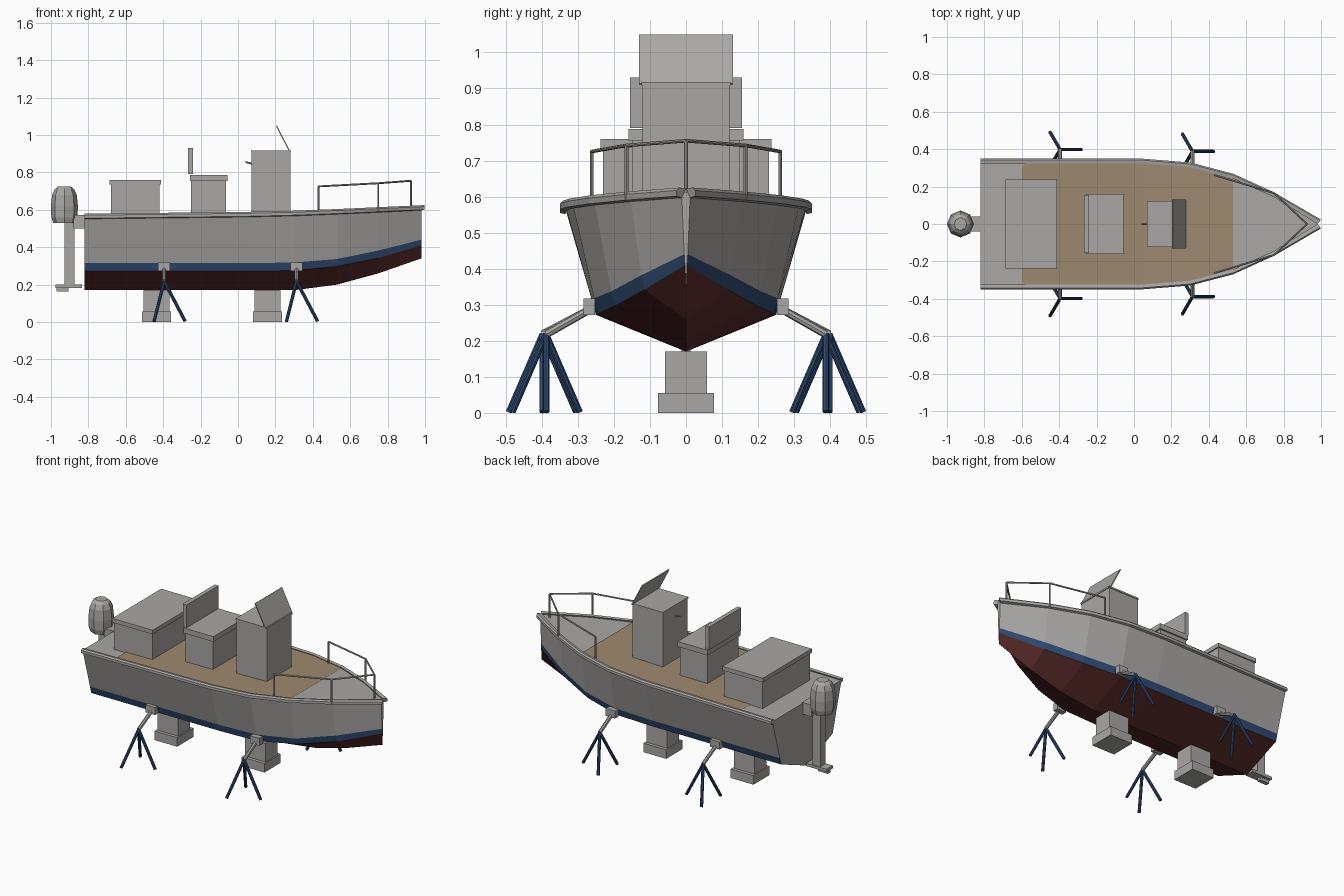
import bpy, bmesh
from math import pi
from mathutils import Vector

cube = bpy.data.objects.get("Cube")
if cube:
    bpy.data.objects.remove(cube, do_unlink=True)


def material(name, r, g, b):
    m = bpy.data.materials.new(name)
    m.use_nodes = True
    m.diffuse_color = (r, g, b, 1)
    for n in m.node_tree.nodes:
        if n.type == 'BSDF_PRINCIPLED':
            n.inputs["Base Color"].default_value = (r, g, b, 1)
    return m


GREY = material("warm grey", 0.40, 0.39, 0.38)
BLUE = material("navy blue", 0.028, 0.068, 0.17)
RED = material("dark red", 0.11, 0.027, 0.025)
TAN = material("deck tan", 0.34, 0.25, 0.16)


def finish(name, bm, mats):
    bmesh.ops.recalc_face_normals(bm, faces=bm.faces)
    me = bpy.data.meshes.new(name)
    bm.to_mesh(me)
    bm.free()
    for m in mats:
        me.materials.append(m)
    ob = bpy.data.objects.new(name, me)
    bpy.context.collection.objects.link(ob)
    return ob


def box(name, x, y, z, mat=GREY):
    """Box from (min, max) pairs."""
    bm = bmesh.new()
    bmesh.ops.create_cube(bm, size=1)
    for v in bm.verts:
        v.co = [(a + b) / 2 + c * (b - a) for (a, b), c in zip((x, y, z), v.co)]
    return finish(name, bm, [mat])


def rod(name, points, radius, mat=GREY, sides=8):
    """Straight cylinders joining consecutive points."""
    bm = bmesh.new()
    for a, b in zip(points, points[1:]):
        a, b = Vector(a), Vector(b)
        d = b - a
        new = bmesh.ops.create_cone(bm, cap_ends=True, segments=sides, radius1=radius,
                                    radius2=radius, depth=d.length)["verts"]
        q = d.to_track_quat('Z', 'Y')
        for v in new:
            v.co = q @ v.co + (a + b) / 2
    return finish(name, bm, [mat])


# Hull stations: x, keel z, chine (y, z), stripe top (y, z), sheer (y, z)
STATIONS = [
    (-.82, .17, .25, .272, .262, .315, .335, .567),
    (.05, .17, .25, .272, .262, .315, .335, .577),
    (.30, .17, .245, .275, .255, .318, .315, .583),
    (.53, .20, .195, .298, .208, .337, .255, .592),
    (.75, .26, .115, .342, .124, .382, .155, .602),
    (.98, .34, .003, .41, .005, .44, .012, .613),
]


def sheer(x):
    """Half width and height of the deck edge at x."""
    for a, b in zip(STATIONS, STATIONS[1:]):
        if x <= b[0]:
            t = (x - a[0]) / (b[0] - a[0])
            return a[6] + t * (b[6] - a[6]), a[7] + t * (b[7] - a[7])


# Hull: loft of the stations, coloured by strip
bm = bmesh.new()
rings = []
for x, kz, cy, cz, by, bz, sy, sz in STATIONS:
    half = [(sy, sz), (by, bz), (cy, cz)]
    section = half + [(0, kz)] + [(-y, z) for y, z in reversed(half)]
    rings.append([bm.verts.new((x, y, z)) for y, z in section])
strip_mats = [0, 1, 2, 2, 1, 0, 0]
for a, b in zip(rings, rings[1:]):
    for i, mat in enumerate(strip_mats):
        j = (i + 1) % 7
        bm.faces.new((a[i], a[j], b[j], b[i])).material_index = mat
bm.faces.new(rings[0])
bm.faces.new(rings[-1])
finish("hull", bm, [GREY, BLUE, RED])

# Deck covering: thin sheet following the deck edge
bm = bmesh.new()
pairs = []
for x, inset in ((-.60, .03), (-.585, .014), (-.56, .008), (.05, .008), (.30, .008), (.53, .008)):
    y, z = sheer(x)
    pairs.append([bm.verts.new((x, s * (y - inset), z + .004)) for s in (1, -1)])
for a, b in zip(pairs, pairs[1:]):
    bm.faces.new((a[0], a[1], b[1], b[0]))
finish("deck_covering", bm, [TAN])

# Gunwales: rubbing strip swept along each deck edge
for side, s in (("left", 1), ("right", -1)):
    bm = bmesh.new()
    strips = []
    for x, *_, y, z in STATIONS:
        tip = .016 if x > .9 else 0
        strips.append([bm.verts.new((x + (tip if o > 0 else 0), s * max(y + o, 0), z + h))
                       for o, h in ((-.012, .009), (.006, .012), (.014, .004),
                                    (.014, -.012), (.0, -.016))])
    for a, b in zip(strips, strips[1:]):
        for i in range(5):
            j = (i + 1) % 5
            bm.faces.new((a[i], a[j], b[j], b[i]))
    bm.faces.new(strips[0])
    bm.faces.new(strips[-1])
    finish("gunwale_" + side, bm, [GREY])

# Bow railing
TOPS = [(.43, .262, .725), (.75, .165, .742), (.925, 0, .755)]
mirrored = [(x, -y, z) for x, y, z in reversed(TOPS[:2])]
rod("bow_rail", TOPS + mirrored, .005)
for i, (x, y, z) in enumerate(TOPS + mirrored):
    rod(f"rail_post_{i + 1}", [(x, y, sheer(x)[1] - .01), (x, y, z)], .005)

# Stern locker, helm seat and console
box("locker", (-.68, -.42), (-.23, .23), (.56, .735))
box("locker_lid", (-.687, -.413), (-.237, .237), (.735, .76))
box("seat_base", (-.25, -.065), (-.15, .15), (.56, .755))
box("seat_cushion", (-.257, -.055), (-.16, .16), (.755, .787))
box("seat_backrest", (-.266, -.24), (-.155, .155), (.79, .93))
box("console", (.073, .28), (-.12, .12), (.56, .908))
box("console_top", (.07, .284), (-.124, .124), (.908, .918))
rod("helm_shaft", [(.04, 0, .855), (.08, 0, .845)], .005)
screen = box("windscreen", (-.003, .003), (-.13, .13), (0, .154))
screen.location = (.276, 0, .912)
screen.rotation_euler = (0, -.475, 0)

# Outboard motor: lathed cowling, leg, bracket and foot
bm = bmesh.new()
verts = [bm.verts.new((r, 0, z)) for r, z in
         ((0, .53), (.06, .53), (.07, .56), (.072, .62), (.066, .68), (.052, .71), (.034, .725), (0, .725))]
edges = [bm.edges.new(p) for p in zip(verts, verts[1:])]
bmesh.ops.spin(bm, geom=verts + edges, axis=(0, 0, 1), cent=(0, 0, 0), angle=2 * pi, steps=8)
bmesh.ops.remove_doubles(bm, verts=bm.verts, dist=.0005)
bmesh.ops.translate(bm, verts=bm.verts, vec=(-.928, 0, 0))
finish("motor_cowling", bm, [GREY])
box("motor_leg", (-.928, -.874), (-.025, .025), (.19, .54))
box("motor_bracket", (-.88, -.815), (-.04, .04), (.50, .572))
box("motor_foot", (-.975, -.835), (-.03, .03), (.183, .2))
box("motor_skeg", (-.97, -.905), (-.012, .012), (.163, .184))

# Keel blocks
for name, x in (("aft", -.435), ("fore", .157)):
    box(f"keel_block_{name}_foot", (x - .077, x + .077), (-.078, .078), (0, .055))
    box(f"keel_block_{name}", (x - .07, x + .07), (-.058, .058), (.055, .17))

# Hull stands: pad, arm and three legs on each side
for name, x, ay in (("aft", -.395, .398), ("fore", .313, .388)):
    for side, s in (("left", 1), ("right", -1)):
        tag = f"{name}_{side}"
        inner, outer = sorted((s * .252, s * .285))
        box("stand_pad_" + tag, (x - .032, x + .032), (inner, outer), (.272, .318))
        apex = (x, s * ay, .218)
        rod("stand_arm_" + tag, [(x, s * .27, .285), apex], .011)
        for i, (dx, dy) in enumerate(((.113, 0), (-.054, .093), (-.054, -.093))):
            rod(f"stand_leg_{tag}_{i + 1}", [apex, (x + dx, s * ay + dy, .003)], .009, BLUE)
